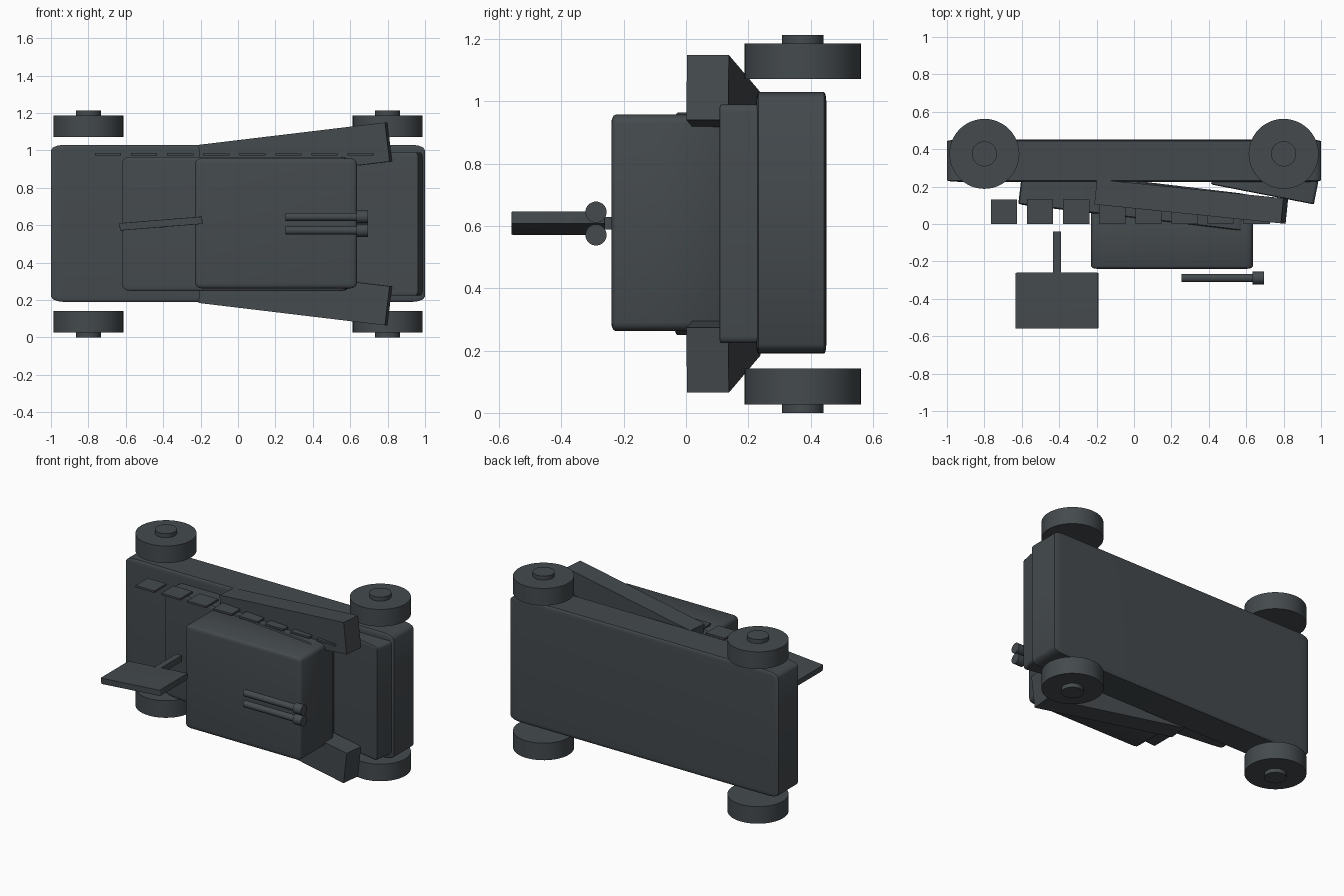
import bpy, bmesh, math
from mathutils import Matrix, Euler

if "Cube" in bpy.data.objects:
    bpy.data.objects.remove(bpy.data.objects["Cube"])

MID = 0.607  # mirror plane height of the vehicle lying on its side

slate = bpy.data.materials.new("dark slate")
slate.diffuse_color = (0.058, 0.068, 0.075, 1)
slate.use_nodes = True
slate.node_tree.nodes["Principled BSDF"].inputs["Base Color"].default_value = slate.diffuse_color


def finish(name, bm, smooth=False):
    me = bpy.data.meshes.new(name)
    bm.to_mesh(me)
    bm.free()
    me.materials.append(slate)
    ob = bpy.data.objects.new(name, me)
    bpy.context.collection.objects.link(ob)
    if smooth:
        bpy.ops.object.select_all(action='DESELECT')
        ob.select_set(True)
        bpy.context.view_layer.objects.active = ob
        bpy.ops.object.shade_smooth_by_angle(angle=math.radians(35))
    return ob


def box(name, center, size, rot=(0, 0, 0), bevel=0.0):
    """Unit cube, bevelled first and then stretched to size."""
    bm = bmesh.new()
    bmesh.ops.create_cube(bm, size=1)
    if bevel:
        bmesh.ops.bevel(bm, geom=bm.edges[:], offset=bevel, segments=3,
                        profile=0.5, affect='EDGES')
    m = (Matrix.Translation(center)
         @ Euler([math.radians(a) for a in rot]).to_matrix().to_4x4()
         @ Matrix.Diagonal((*size, 1)))
    bm.transform(m)
    return finish(name, bm, bevel > 0)


def cylinder(name, center, radius, length, axis='Z', segments=48):
    bm = bmesh.new()
    bmesh.ops.create_cone(bm, cap_ends=True, segments=segments,
                          radius1=radius, radius2=radius, depth=length)
    rot = Matrix.Rotation(math.pi / 2, 4, 'Y') if axis == 'X' else Matrix()
    bm.transform(Matrix.Translation(center) @ rot)
    return finish(name, bm, True)


# Main hull, sloped middle, hood and cabin
box("hull", (0, 0.338, MID + 0.003), (2.0, 0.225, 0.84), bevel=0.035)
box("sloped_middle", (-0.005, 0.132, MID), (1.213, 0.2, 0.715),
    (0, 0, -6.8), bevel=0.035)
box("hood", (0.70, 0.227, MID), (0.56, 0.14, 0.766), (0, 0, -11), bevel=0.03)
box("cabin", (0.203, -0.06, MID + 0.003), (0.865, 0.36, 0.695), bevel=0.04)

# Flared fenders, wheels and hubs, mirrored on both sides
for side, s in (("upper", 1), ("lower", -1)):
    box(f"{side}_fender", (0.306, 0.12, MID + s * 0.378), (1.01, 0.135, 0.21),
        (0, -6.8 * s, -5.8))
    for end, x in (("rear", -0.8), ("front", 0.8)):
        cylinder(f"{side}_{end}_wheel", (x, 0.375, MID + s * 0.522),
                 0.187, 0.115)
        cylinder(f"{side}_{end}_hub", (x, 0.375, MID + s * 0.572),
                 0.067, 0.07)

# Row of thin armour plates along the upper side
for i in range(8):
    box(f"side_plate_{i + 1}", (-0.695 + i * 0.193, 0.066, 0.979),
        (0.14, 0.13, 0.013))

# Tilted rear fin on its post
box("fin", (-0.412, -0.41, 0.609), (0.443, 0.30, 0.04), (0, -4.6, 0), bevel=0.02)
box("fin_post", (-0.412, -0.16, 0.609), (0.042, 0.24, 0.04))

# Twin barrels with wider muzzles
for side, s in (("upper", 1), ("lower", -1)):
    z = MID + 0.001 + s * 0.0365
    cylinder(f"{side}_barrel", (0.445, -0.289, z), 0.022, 0.38, 'X', 32)
    cylinder(f"{side}_muzzle", (0.664, -0.289, z), 0.034, 0.06, 'X', 32)
